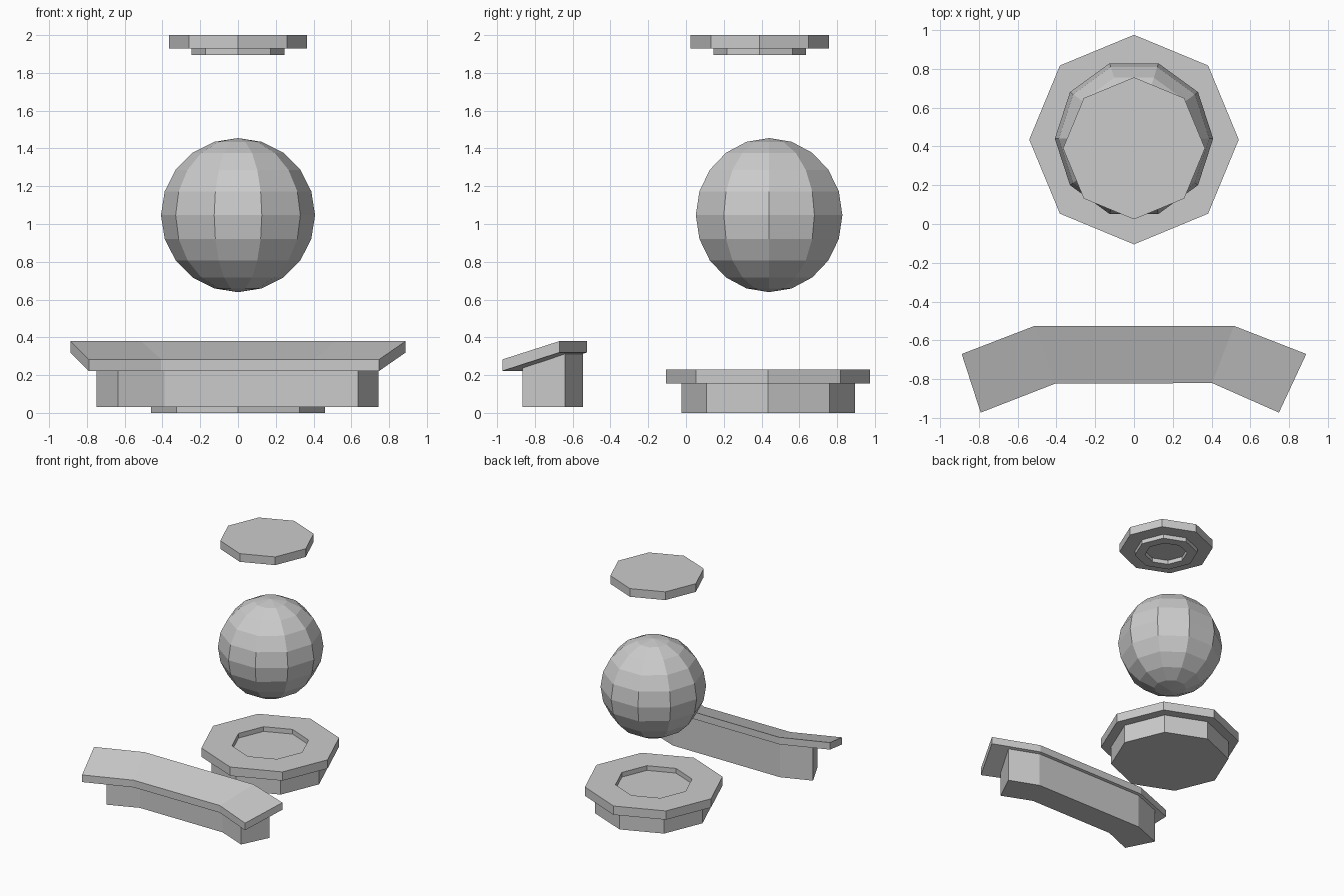
import bpy, bmesh
from math import sin, cos, pi

if "Cube" in bpy.data.objects:
    bpy.data.objects.remove(bpy.data.objects["Cube"])


def finish(name, bm):
    bmesh.ops.remove_doubles(bm, verts=bm.verts, dist=1e-4)
    bmesh.ops.recalc_face_normals(bm, faces=bm.faces)
    mesh = bpy.data.meshes.new(name)
    bm.to_mesh(mesh)
    bm.free()
    bpy.context.collection.objects.link(bpy.data.objects.new(name, mesh))


def skin(bm, loops, close):
    """Join neighbouring vertex loops with quads."""
    n = len(loops[0])
    for a, b in zip(loops, loops[1:]):
        for i in range(n):
            j = (i + 1) % n
            bm.faces.new((a[i], a[j], b[j], b[i]))
    if close:
        bm.faces.new(loops[0])
        bm.faces.new(loops[-1])


def lathe(name, y, profile, sides):
    bm = bmesh.new()
    loops = [[bm.verts.new((r * cos(2 * pi * i / sides), y + r * sin(2 * pi * i / sides), z))
              for i in range(sides)] for r, z in profile]
    skin(bm, loops, False)
    finish(name, bm)


def curved_bar(name, back, front, back_z, front_z):
    """Bar following two plan lines; z pairs are (bottom, top)."""
    bm = bmesh.new()
    loops = [[bm.verts.new(p) for p in ((*b, back_z[0]), (*b, back_z[1]),
                                        (*f, front_z[1]), (*f, front_z[0]))]
             for b, f in zip(back, front)]
    skin(bm, loops, True)
    finish(name, bm)


# Octagonal pedestal with recessed top
lathe("pedestal", 0.435, [(0, 0), (0.46, 0), (0.46, 0.155), (0.54, 0.155), (0.54, 0.23),
                          (0.30, 0.23), (0.30, 0.19), (0, 0.19)], 8)

# Floating faceted ball
R, ZC = 0.408, 1.047
lathe("ball", 0.44, [(R * sin(pi * k / 10), ZC - R * cos(pi * k / 10)) for k in range(11)], 10)

# Octagonal ceiling disc with a hollow collar below
lathe("ceiling_disc", 0.39, [(0, 1.93), (0.165, 1.93), (0.165, 1.895), (0.245, 1.895),
                             (0.245, 1.93), (0.366, 1.93), (0.366, 2.0), (0, 2.0)], 8)

# Console in front: angled body and sloping top
curved_bar("console_body",
           [(-0.75, -0.64), (-0.505, -0.545), (0.505, -0.545), (0.745, -0.64)],
           [(-0.635, -0.865), (-0.39, -0.765), (0.39, -0.765), (0.635, -0.865)],
           (0.03, 0.325), (0.03, 0.255))
curved_bar("console_top",
           [(-0.888, -0.67), (-0.512, -0.525), (0.515, -0.525), (0.888, -0.67)],
           [(-0.79, -0.972), (-0.407, -0.823), (0.403, -0.82), (0.747, -0.972)],
           (0.32, 0.38), (0.222, 0.283))
